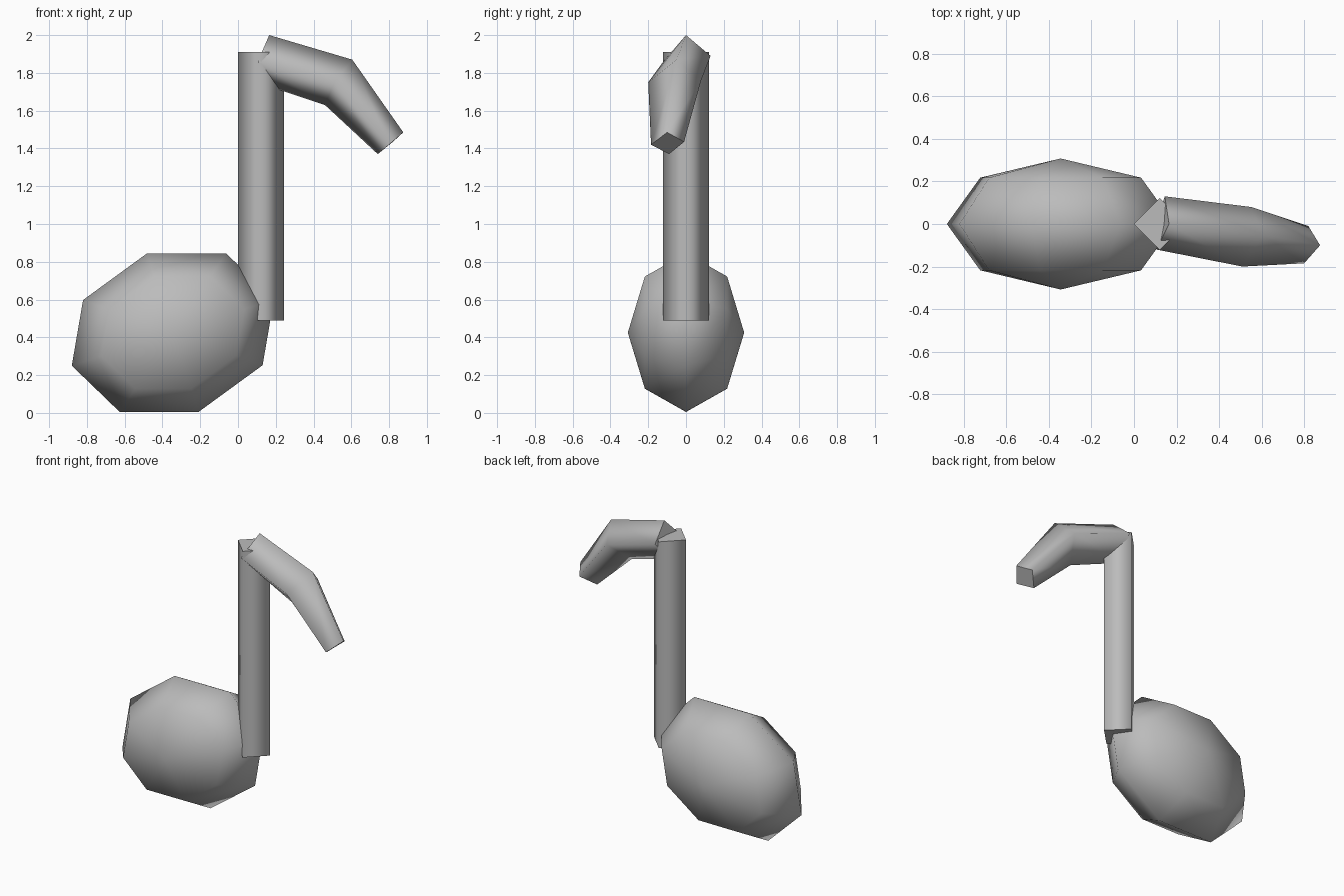
import bpy
import bmesh
from math import atan2, pi
from mathutils import Matrix, Vector

if "Cube" in bpy.data.objects:
    bpy.data.objects.remove(bpy.data.objects["Cube"])

GREY = (0.5, 0.5, 0.5, 1)
grey = bpy.data.materials.new("plain grey")
grey.use_nodes = True
grey.diffuse_color = GREY
grey.node_tree.nodes["Principled BSDF"].inputs["Base Color"].default_value = GREY


def finish(name, bm):
    """Turn a bmesh into a smooth shaded grey object."""
    bmesh.ops.recalc_face_normals(bm, faces=bm.faces)
    mesh = bpy.data.meshes.new(name)
    bm.to_mesh(mesh)
    bm.free()
    mesh.materials.append(grey)
    obj = bpy.data.objects.new(name, mesh)
    bpy.context.collection.objects.link(obj)
    return obj


def square_tube(name, rings):
    """Loft four-cornered rings into a smooth tube with flat, sharp ends."""
    bm = bmesh.new()
    loops = [[bm.verts.new(p) for p in ring] for ring in rings]
    for a, b in zip(loops, loops[1:]):
        for i in range(4):
            j = (i + 1) % 4
            bm.faces.new((a[i], a[j], b[j], b[i])).smooth = True
    for end in (loops[0], loops[-1]):
        for edge in bm.faces.new(end).edges:
            edge.smooth = False
    return finish(name, bm)


# Note head: a tilted, flattened ball with its poles facing front and back
bm = bmesh.new()
bmesh.ops.create_uvsphere(bm, u_segments=8, v_segments=4, radius=1)
long_axis = Vector((0.535, 0, 0.175))
tilt = atan2(long_axis.z, long_axis.x)
bm.transform(Matrix.Translation((-0.345, 0, 0.425))
             @ Matrix.Rotation(-tilt, 4, 'Y')
             @ Matrix.Rotation(pi / 2, 4, 'X')
             @ Matrix.Diagonal((long_axis.length, 0.441, 0.308, 1)))
for face in bm.faces:
    face.smooth = True
finish("note_head", bm)

# Stem: upright square post turned corner-first
R = 0.122
diamond = [(0, 0), (R, -R), (2 * R, 0), (R, R)]
square_tube("note_stem", [[(x, y, z) for x, y in diamond] for z in (0.49, 1.91)])

# Flag: bent, tapering square tube; corners run top, front, bottom, back
square_tube("note_flag", [
    [(0.165, 0, 2.0), (0.105, -0.12, 1.86), (0.10, 0, 1.75), (0.145, 0.13, 1.89)],
    [(0.605, -0.05, 1.87), (0.51, -0.2, 1.75), (0.46, -0.07, 1.63), (0.55, 0.08, 1.76)],
    [(0.875, -0.10, 1.485), (0.80, -0.185, 1.42), (0.74, -0.09, 1.37), (0.82, -0.01, 1.435)],
])
